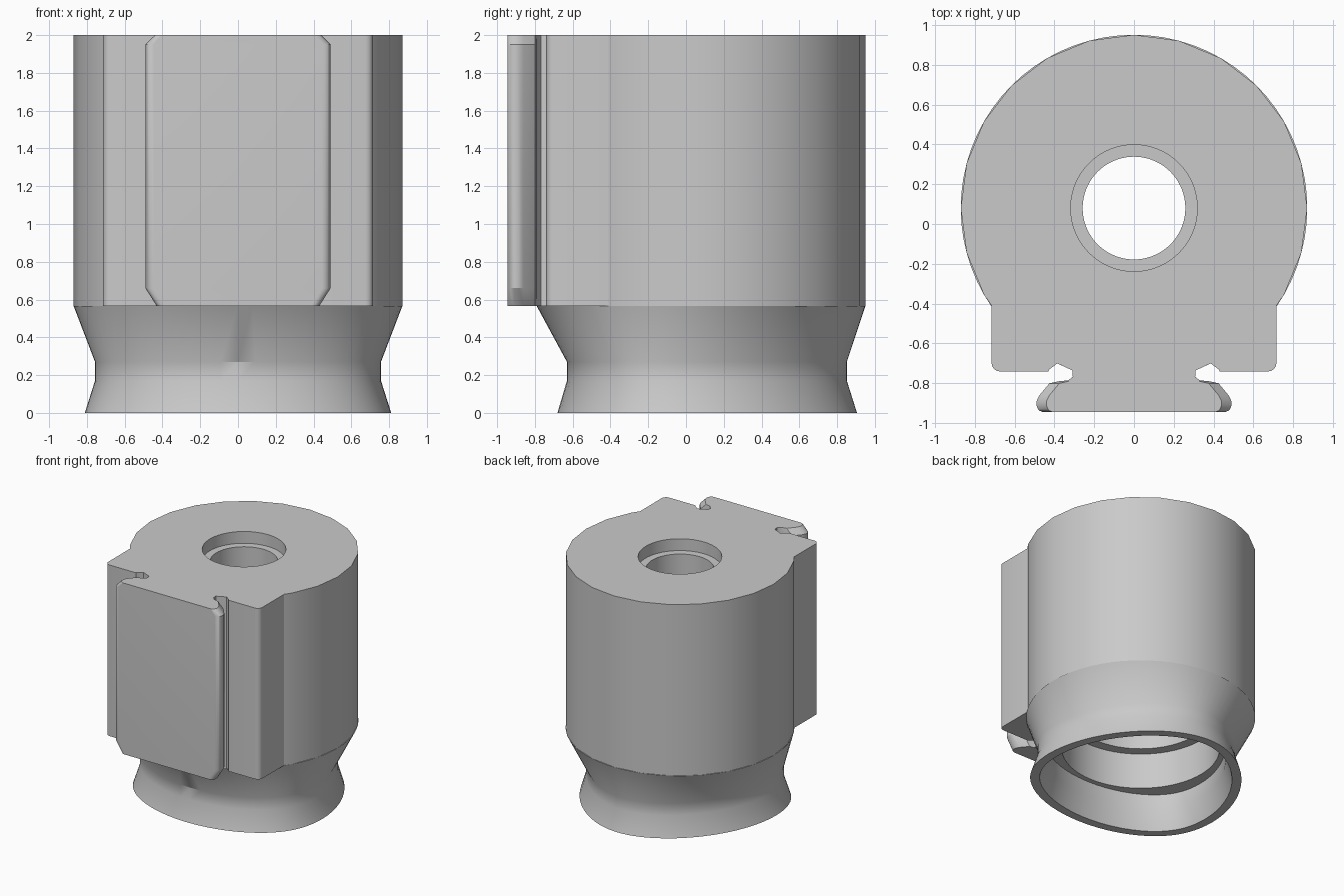
import bpy, bmesh
from math import cos, sin, radians, tau

cube = bpy.data.objects.get("Cube")
if cube:
    bpy.data.objects.remove(cube, do_unlink=True)

SHADE = (0.59, 0.59, 0.59, 1)
grey = bpy.data.materials.new("plain grey")
grey.use_nodes = True
grey.diffuse_color = SHADE
grey.node_tree.nodes["Principled BSDF"].inputs["Base Color"].default_value = SHADE

CY = 0.08      # axis of the round body
STEP = 0.565   # height where body meets skirt


def loft(name, rings):
    """Closed solid through equal-length rings of 3D points."""
    bm = bmesh.new()
    rows = [[bm.verts.new(p) for p in ring] for ring in rings]
    n = len(rows[0])
    for low, high in zip(rows, rows[1:]):
        for i in range(n):
            j = (i + 1) % n
            bm.faces.new((low[i], low[j], high[j], high[i]))
    bm.faces.new(rows[0][::-1])
    bm.faces.new(rows[-1])
    bmesh.ops.recalc_face_normals(bm, faces=bm.faces)
    mesh = bpy.data.meshes.new(name)
    bm.to_mesh(mesh)
    bm.free()
    mesh.materials.append(grey)
    obj = bpy.data.objects.new(name, mesh)
    bpy.context.collection.objects.link(obj)
    return obj


def ring(z, r, lobe=0.0, n=72):
    """Circle, or with lobe a rounded triangle with a flat front and its tip at the back."""
    points = []
    for i in range(n):
        a = tau * i / n
        h = r - lobe * sin(3 * a)
        slope = -3 * lobe * cos(3 * a)
        x = h * cos(a) - slope * sin(a)
        y = h * sin(a) + slope * cos(a)
        points.append((x * (1 + 0.6 * lobe), CY - 0.15 * lobe + y, z))
    return points


def activate(obj):
    bpy.ops.object.select_all(action="DESELECT")
    obj.select_set(True)
    bpy.context.view_layer.objects.active = obj


def arc(cx, cy, r, start, stop, step):
    """Clockwise arc points, angles in degrees."""
    count = int((start - stop) / step) + 1
    angles = [radians(start - step * i) for i in range(count)]
    return [(cx + r * cos(a), cy + r * sin(a)) for a in angles]


def mirrored(half):
    """Outline from its right half, listed from back to front."""
    return half + [(-x, y) for x, y in reversed(half)]


# Round body with a square front block and an undercut neck
barrel = arc(0, CY, 0.87, 75, -30, 15) + [(0.715, -0.41)]
corner = arc(0.675, -0.70, 0.04, 0, -90, 22.5)
neck = [(0.43, -0.74), (0.425, -0.73), (0.385, -0.7), (0.31, -0.735), (0.305, -0.8)]
outline = [(0, CY + 0.87)] + mirrored(barrel + corner + neck)
body = loft("body", [[(x, y, z) for x, y in outline] for z in (STEP, 2)])

# Flared skirt under the body
skirt = loft("skirt", [
    ring(0, 0.793, 0.038),
    ring(0.17, 0.741, 0.036),
    ring(0.27, 0.741, 0.036),
    ring(STEP, 0.87),
])

# Stepped bore cut through skirt and body
bore = loft("bore_cutter", [
    ring(-0.02, 0.728, 0.038),
    ring(0.17, 0.671, 0.036),
    ring(0.29, 0.671, 0.036),
    ring(0.291, 0.60),
    ring(0.59, 0.60),
    ring(0.591, 0.52),
    ring(1.7, 0.52),
    ring(1.701, 0.258),
    ring(1.9, 0.258),
    ring(1.901, 0.318),
    ring(2.05, 0.318),
])
bore.hide_render = True
for part in (body, skirt):
    activate(part)
    cut = part.modifiers.new("bore", "BOOLEAN")
    cut.operation = "DIFFERENCE"
    cut.solver = "EXACT"
    cut.object = bore
    bpy.ops.object.modifier_apply(modifier=cut.name)
bpy.data.objects.remove(bore, do_unlink=True)

# Front mounting tongue with rounded wings tapered at both ends
wing = [(0.305, -0.735), (0.305, -0.765), (0.33, -0.785), (0.38, -0.79), (0.425, -0.8),
        (0.475, -0.86), (0.488, -0.885), (0.49, -0.91), (0.482, -0.93), (0.475, -0.937),
        (0.46, -0.944), (0.445, -0.945)]


def tongue_ring(z, inset):
    half = [(x - inset if x > 0.35 else x, y) for x, y in wing]
    return [(x, y, z) for x, y in mirrored(half)]


tongue = loft("mounting_tongue", [
    tongue_ring(STEP, 0.06),
    tongue_ring(0.66, 0),
    tongue_ring(1.95, 0),
    tongue_ring(2, 0.05),
])

for part in (body, skirt, tongue):
    activate(part)
    bpy.ops.object.shade_smooth_by_angle(angle=radians(28))
